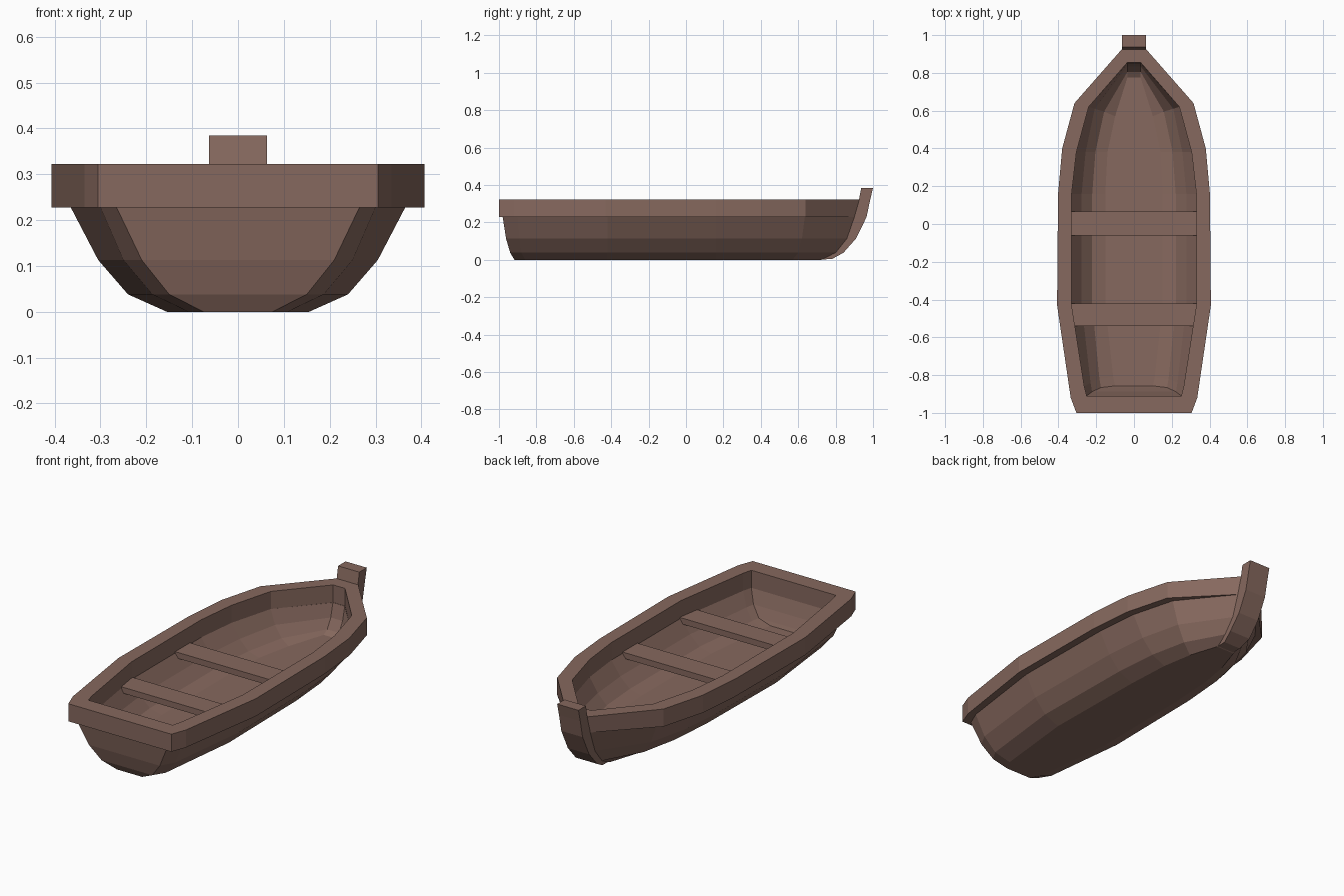
import bpy, bmesh

if "Cube" in bpy.data.objects:
    bpy.data.objects.remove(bpy.data.objects["Cube"])

wood = bpy.data.materials.new("brown_wood")
wood.diffuse_color = (0.24, 0.14, 0.112, 1)
wood.use_nodes = True
wood.node_tree.nodes["Principled BSDF"].inputs["Base Color"].default_value = wood.diffuse_color


def finish(name, bm):
    bmesh.ops.recalc_face_normals(bm, faces=bm.faces)
    me = bpy.data.meshes.new(name)
    bm.to_mesh(me)
    bm.free()
    me.materials.append(wood)
    ob = bpy.data.objects.new(name, me)
    bpy.context.collection.objects.link(ob)
    return ob


def grid(bm, sections):
    """Loft mirrored half sections (sheer to keel) and cap both ends with strips."""
    rows = []
    for half in sections:
        full = half + [(-x, y, z) for x, y, z in reversed(half)]
        rows.append([bm.verts.new(p) for p in full])
    for a, b in zip(rows, rows[1:]):
        for i in range(len(a) - 1):
            bm.faces.new((a[i], a[i + 1], b[i + 1], b[i]))
    for r in (rows[0], rows[-1]):
        for i in range(3):
            bm.faces.new((r[i], r[i + 1], r[-2 - i], r[-1 - i]))
    return [r[0] for r in rows] + [r[-1] for r in reversed(rows)]


def bridge(bm, a, b):
    for i in range(len(a)):
        j = (i + 1) % len(a)
        bm.faces.new((a[i], a[j], b[j], b[i]))


# Plan outlines of the gunwale, stern to bow, right half
rim_out = [(.305, -1), (.335, -.92), (.407, -.43), (.402, .16), (.38, .40), (.315, .64), (.06, .93)]
rim_in = [(.25, -.91), (.263, -.86), (.33, -.43), (.33, .16), (.305, .38), (.24, .62), (.035, .855)]
Z_LOW, Z_TOP = .228, .322

# Hull: outer and inner skins joined along the sheer
outer_z = (Z_LOW, .113, .038, 0)
inner_z = (Z_LOW, .155, .103, .085)
widths = [(.265, .21, .15, .075), (.30, .25, .187, .108), (.365, .305, .24, .155),
          (.36, .298, .232, .147), (.338, .278, .212, .134), (.275, .226, .17, .105),
          (.06, .06, .06, .055)]
outer_y = [(-.98, -.962, -.94, -.917), (-.90, -.89, -.88, -.86)] + \
          [(y,) * 4 for y in (-.42, .16, .40)] + \
          [(.635, .62, .60, .57), (.90, .86, .80, .725)]
outer = [list(zip(w, y, outer_z)) for w, y in zip(widths, outer_y)]

ratio = (1, .84, .67, .46)
inner = [[(x * r, y, z) for r, z in zip(ratio, inner_z)] for x, y in rim_in]
inner[0] = list(zip((.25, .222, .175, .10), (-.91, -.888, -.866, -.857), inner_z))
inner[1] = list(zip((.263, .23, .183, .11), (-.86, -.84, -.82, -.81), inner_z))
inner[-2] = list(zip((.24, .208, .158, .10), (.62, .61, .595, .57), inner_z))
inner[-1] = list(zip((.035,) * 4, (.853, .835, .805, .775), inner_z))

bm = bmesh.new()
bridge(bm, grid(bm, outer), grid(bm, inner))
finish("hull", bm)

# Gunwale: rectangular band around the top of the hull
bm = bmesh.new()


def ring(half, z):
    pts = half + [(-x, y) for x, y in reversed(half)]
    return [bm.verts.new((x, y, z)) for x, y in pts]


rim_low = rim_out[:-1] + [(.06, .903)]
rings = [ring(rim_low, Z_LOW), ring(rim_out, Z_TOP), ring(rim_in, Z_TOP), ring(rim_in, Z_LOW)]
for a, b in zip(rings, rings[1:] + rings[:1]):
    bridge(bm, a, b)
finish("gunwale", bm)


def prism(name, profile, other_side):
    """Solid between a profile and its copy on the other side."""
    b = bmesh.new()
    a = [b.verts.new(p) for p in profile]
    c = [b.verts.new(other_side(p)) for p in profile]
    b.faces.new(a)
    b.faces.new(c)
    bridge(b, a, c)
    finish(name, b)


# Stem: curved bow post, narrowing where it meets the keel
stem = [(.78, .004), (.842, .038), (.91, .115), (.965, Z_LOW), (.985, Z_TOP), (1, .385),
        (.937, .385), (.925, Z_TOP), (.90, Z_LOW), (.86, .113), (.80, .038), (.72, .002)]
prism("bow_stem", [(.063 if z > .01 else .05, y, z) for y, z in stem],
      lambda p: (-p[0], p[1], p[2]))

# Seats: two planks, trimmed to the hull sides
for name, y0, y1, x0, x1 in (("middle_seat", -.06, .065, .333, .333),
                             ("rear_seat", -.54, -.42, .314, .333)):
    plan = [(-x0, y0, .203), (x0, y0, .203), (x1, y1, .203), (-x1, y1, .203)]
    prism(name, plan, lambda p: (p[0], p[1], .235))
